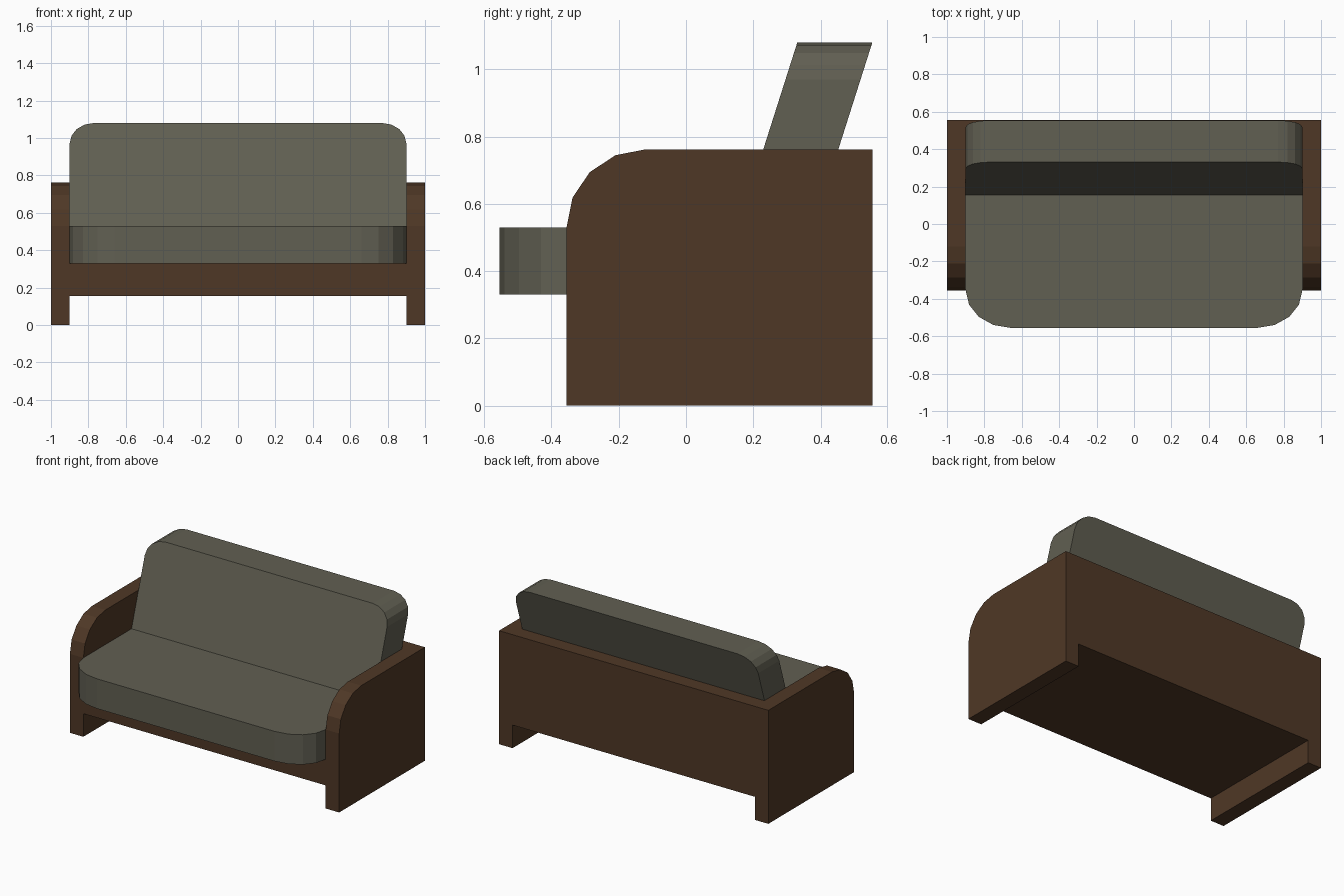
import bpy, bmesh, math
from mathutils import Vector

if "Cube" in bpy.data.objects:
    bpy.data.objects.remove(bpy.data.objects["Cube"])


def material(name, rgb):
    m = bpy.data.materials.new(name)
    m.diffuse_color = (*rgb, 1)
    m.use_nodes = True
    m.node_tree.nodes["Principled BSDF"].inputs["Base Color"].default_value = m.diffuse_color
    return m


wood = material("dark brown wood", (0.078, 0.039, 0.019))
fabric = material("grey olive fabric", (0.120, 0.115, 0.085))


def arc(cx, cy, rx, ry, a0, a1, n=4):
    """Points of an elliptical corner, angles in degrees."""
    pts = []
    for i in range(n + 1):
        a = math.radians(a0 + (a1 - a0) * i / n)
        pts.append((cx + rx * math.cos(a), cy + ry * math.sin(a)))
    return pts


def prism(name, outline, offset, mat):
    """Extrude a closed 3D outline along an offset."""
    bm = bmesh.new()
    face = bm.faces.new([bm.verts.new(p) for p in outline])
    res = bmesh.ops.extrude_face_region(bm, geom=[face])
    moved = [g for g in res["geom"] if isinstance(g, bmesh.types.BMVert)]
    bmesh.ops.translate(bm, vec=Vector(offset), verts=moved)
    bmesh.ops.recalc_face_normals(bm, faces=bm.faces)
    mesh = bpy.data.meshes.new(name)
    bm.to_mesh(mesh)
    bm.free()
    mesh.materials.append(mat)
    obj = bpy.data.objects.new(name, mesh)
    bpy.context.collection.objects.link(obj)
    return obj


FRONT, BACK, INNER = -0.355, 0.555, 0.9

# Side boards with rounded front top corner, reaching the floor
side = [(FRONT, 0), (BACK, 0), (BACK, 0.762)] + arc(-0.12, 0.53, 0.235, 0.232, 90, 180)
for name, x in (("left_arm", -1.0), ("right_arm", INNER)):
    prism(name, [(x, y, z) for y, z in side], (0.1, 0, 0), wood)

# Base slab and back panel as one L-shaped profile
ell = [(FRONT, 0.155), (BACK, 0.155), (BACK, 0.762), (0.455, 0.762), (0.455, 0.33), (FRONT, 0.33)]
prism("base_and_back_panel", [(-INNER, y, z) for y, z in ell], (2 * INNER, 0, 0), wood)

# Seat cushion with rounded front corners
seat = ([(INNER, 0.455), (-INNER, 0.455)]
        + arc(-0.66, FRONT, 0.24, 0.2, 180, 270)
        + arc(0.66, FRONT, 0.24, 0.2, 270, 360))
prism("seat_cushion", [(x, y, 0.33) for x, y in seat], (0, 0, 0.2), fabric)

# Leaning back cushion with rounded top corners
back = ([(-INNER, 0.53), (INNER, 0.53)]
        + arc(0.77, 0.97, 0.13, 0.11, 0, 90)
        + arc(-0.77, 0.97, 0.13, 0.11, 90, 180))
lean = 0.175 / 0.55
prism("back_cushion", [(x, 0.156 + (z - 0.53) * lean, z) for x, z in back], (0, 0.223, 0), fabric)
